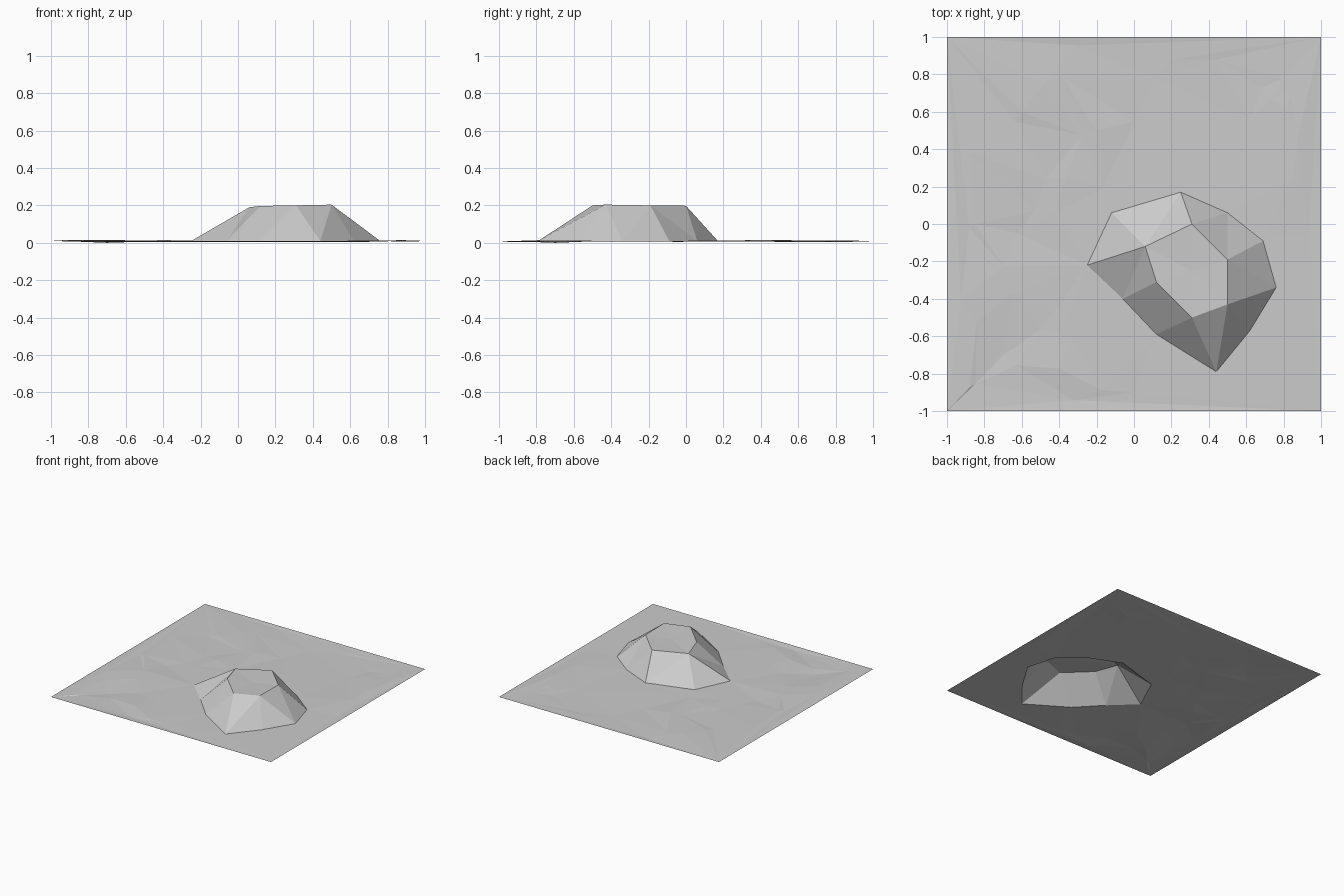
import bpy
import bmesh
import random
from mathutils import Vector
from mathutils.geometry import delaunay_2d_cdt

cube = bpy.data.objects.get("Cube")
if cube:
    bpy.data.objects.remove(cube, do_unlink=True)

random.seed(4)
GROUND = 0.01

# Foot of the mound, counter-clockwise
foot = [(-.25, -.22), (-.06, -.4), (.12, -.59), (.44, -.79), (.62, -.57),
        (.76, -.34), (.69, -.09), (.5, .06), (.25, .17), (-.12, .06)]
# Rim of the plateau, with heights
rim = [(.06, -.12, .19), (.12, -.31, .197), (.31, -.5, .2),
       (.5, -.43, .204), (.5, -.19, .2), (.31, 0, .198)]
# Ridges joining foot to rim
ribs = [(0, 0), (1, 1), (2, 2), (3, 2), (3, 3), (5, 3), (5, 4),
        (6, 4), (7, 5), (8, 5), (9, 0)]

points = [Vector((x, y, GROUND)) for x, y in foot] + [Vector(p) for p in rim]
n, m = len(foot), len(rim)
edges = [(i, (i + 1) % n) for i in range(n)]
edges += [(n + i, n + (i + 1) % m) for i in range(m)]
edges += [(a, n + b) for a, b in ribs]
points.append(Vector((.31, -.25, .192)))

# Square plain: corners, gentle swells and scattered low bumps
points += [Vector((x, y, GROUND)) for x in (-1, 1) for y in (-1, 1)]
swells = [(.2, .88), (.44, .88), (.8, .78), (.62, .55), (0, .55),
          (-.47, .24), (-.2, .5), (-.6, .6), (-.85, 0)]
points += [Vector((x, y, random.uniform(.004, .015))) for x, y in swells]
center = Vector((.25, -.3))
for _ in range(45):
    p = Vector((random.uniform(-.96, .96), random.uniform(-.96, .96)))
    if (p - center).length > .62:
        points.append(Vector((p.x, p.y, random.uniform(.004, .015))))
points.append(Vector((-.7, -.7, 0)))

# Triangulate the plan and raise it to the heights
flat, _, faces, origin, _, _ = delaunay_2d_cdt(
    [p.xy for p in points], edges, [], 0, 1e-5, True)
bm = bmesh.new()
verts = [bm.verts.new((v.x, v.y, points[o[0]].z if o else GROUND))
         for v, o in zip(flat, origin)]
for f in faces:
    face = bm.faces.new([verts[i] for i in f])
    face.normal_update()
    if face.normal.z < 0:
        face.normal_flip()

mesh = bpy.data.meshes.new("terrain")
bm.to_mesh(mesh)
bm.free()
terrain = bpy.data.objects.new("terrain", mesh)
bpy.context.collection.objects.link(terrain)

# Plain grey stone
stone = bpy.data.materials.new("grey_stone")
stone.use_nodes = True
colour = (.6, .6, .6, 1)
stone.diffuse_color = colour
stone.node_tree.nodes["Principled BSDF"].inputs["Base Color"].default_value = colour
mesh.materials.append(stone)
